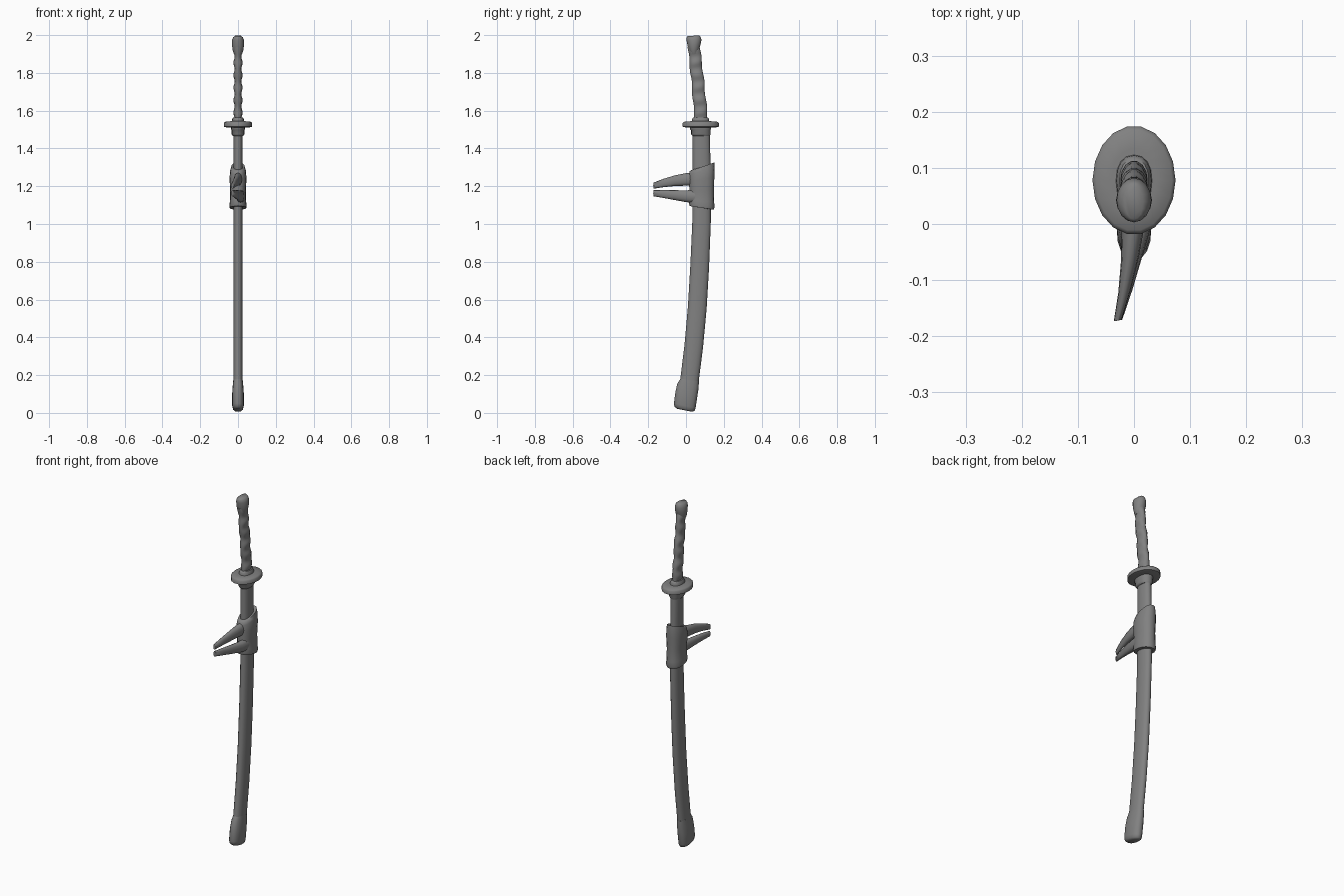
import bpy, bmesh, math
from mathutils import Vector

dark = bpy.data.materials.new("dark_grey")
dark.diffuse_color = (.22, .22, .22, 1)


def loft(name, rings, n=16, power=2.0, angle=60):
    """Skin rings of (centre, half-axis u, half-axis v) with superellipse sections."""
    bm = bmesh.new()
    loops = []
    for c, u, v in rings:
        c, u, v = Vector(c), Vector(u), Vector(v)
        loop = []
        for i in range(n):
            a = 2 * math.pi * i / n
            ca, sa = math.cos(a), math.sin(a)
            p = math.copysign(abs(ca) ** (2 / power), ca)
            q = math.copysign(abs(sa) ** (2 / power), sa)
            loop.append(bm.verts.new(c + u * p + v * q))
        loops.append(loop)
    for a, b in zip(loops, loops[1:]):
        for i in range(n):
            j = (i + 1) % n
            bm.faces.new((a[i], a[j], b[j], b[i]))
    bm.faces.new(loops[0])
    bm.faces.new(loops[-1])
    bmesh.ops.recalc_face_normals(bm, faces=bm.faces)
    me = bpy.data.meshes.new(name)
    bm.to_mesh(me)
    bm.free()
    me.materials.append(dark)
    ob = bpy.data.objects.new(name, me)
    bpy.context.collection.objects.link(ob)
    bpy.context.view_layer.objects.active = ob
    ob.select_set(True)
    bpy.ops.object.shade_smooth_by_angle(angle=math.radians(angle))
    ob.select_set(False)
    return ob


def side(rows):
    """Rows (front y, front z, back y, back z, half width x) to rings."""
    return [((0, (a + c) / 2, (b + d) / 2), (h, 0, 0), (0, (c - a) / 2, (d - b) / 2))
            for a, b, c, d, h in rows]


# curved scabbard
loft("scabbard", side([
    (-.045, .09, .050, .07, .025), (-.030, .18, .067, .165, .025),
    (-.008, .36, .090, .345, .025), (.010, .56, .109, .55, .025),
    (.023, .78, .122, .77, .025), (.033, 1.0, .131, 1.0, .025),
    (.036, 1.2, .132, 1.2, .025), (.035, 1.49, .126, 1.49, .025)]), 16, 2.2)

# scabbard end cap, blending into the sheath
loft("scabbard_tip", side([
    (-.048, .022, .032, .006, .020), (-.061, .033, .045, .010, .027),
    (-.064, .05, .051, .026, .031), (-.056, .11, .060, .088, .031),
    (-.046, .155, .067, .132, .028), (-.030, .180, .068, .168, .025)]), 16, 2.3)

# scabbard mouth and handle collar
loft("scabbard_mouth", side([
    (.034, 1.466, .126, 1.466, .028), (.027, 1.476, .130, 1.476, .034),
    (.027, 1.497, .130, 1.497, .034), (.022, 1.501, .132, 1.501, .036),
    (.022, 1.516, .132, 1.516, .036)]), 16, 2.3)
loft("handle_collar", side([
    (.030, 1.535, .124, 1.535, .033), (.032, 1.555, .122, 1.555, .031),
    (.038, 1.565, .116, 1.565, .026)]), 16, 2.3)

# oval hand guard
loft("hand_guard", side([
    (.0, 1.511, .158, 1.511, .058), (-.019, 1.515, .175, 1.515, .074),
    (-.019, 1.535, .175, 1.535, .074), (-.012, 1.541, .168, 1.541, .068),
    (.022, 1.544, .135, 1.544, .040)]), 18)

# wrapped handle with rippled binding
rows = []
N = 40
for i in range(N + 1):
    t = i / N
    z = 1.55 + .39 * t
    w = math.cos(2 * math.pi * (z - 1.59) / .066)
    y = .080 - .029 * t - .010 * t * t
    d = .036 - .004 * t
    s = .0025 * math.sin(math.pi * (z - 1.59) / .066)
    rows.append((y - d + s, z - .004, y + d + s, z + .004, .021 + .0035 * w))
loft("handle", side(rows), 14, 2.1)

# rounded pommel
loft("pommel", side([
    (.026, 1.896, .060, 1.901, .021), (.014, 1.918, .070, 1.922, .028),
    (.008, 1.945, .077, 1.950, .032), (.003, 1.972, .082, 1.976, .031),
    (.003, 1.986, .077, 1.991, .026), (.008, 1.994, .071, 1.999, .016)]), 16, 2.0)

# cord wrap around the scabbard
loft("cord_wrap", side([
    (.030, 1.286, .138, 1.318, .030), (.020, 1.280, .150, 1.326, .036),
    (.016, 1.262, .152, 1.300, .042), (.016, 1.225, .150, 1.250, .045),
    (.018, 1.175, .148, 1.180, .041), (.018, 1.125, .149, 1.115, .043),
    (.016, 1.105, .151, 1.090, .046), (.020, 1.095, .147, 1.076, .044),
    (.030, 1.094, .135, 1.077, .034)]), 16, 2.3)

# two tapering cord ends
for label, pts in (
    ("upper_cord_end", [(.002, .05, 1.238, .022, .036), (-.001, 0, 1.236, .021, .033),
                        (-.007, -.06, 1.229, .016, .028), (-.017, -.12, 1.217, .011, .022),
                        (-.029, -.172, 1.203, .007, .016)]),
    ("lower_cord_end", [(.016, .05, 1.146, .022, .035), (.012, 0, 1.147, .021, .031),
                        (.000, -.06, 1.153, .015, .026), (-.014, -.12, 1.159, .011, .021),
                        (-.028, -.172, 1.163, .007, .016)])):
    loft(label, [((x, y, z), (hx, hx * .2, 0), (0, 0, hz)) for x, y, z, hx, hz in pts], 12, 2.2)
